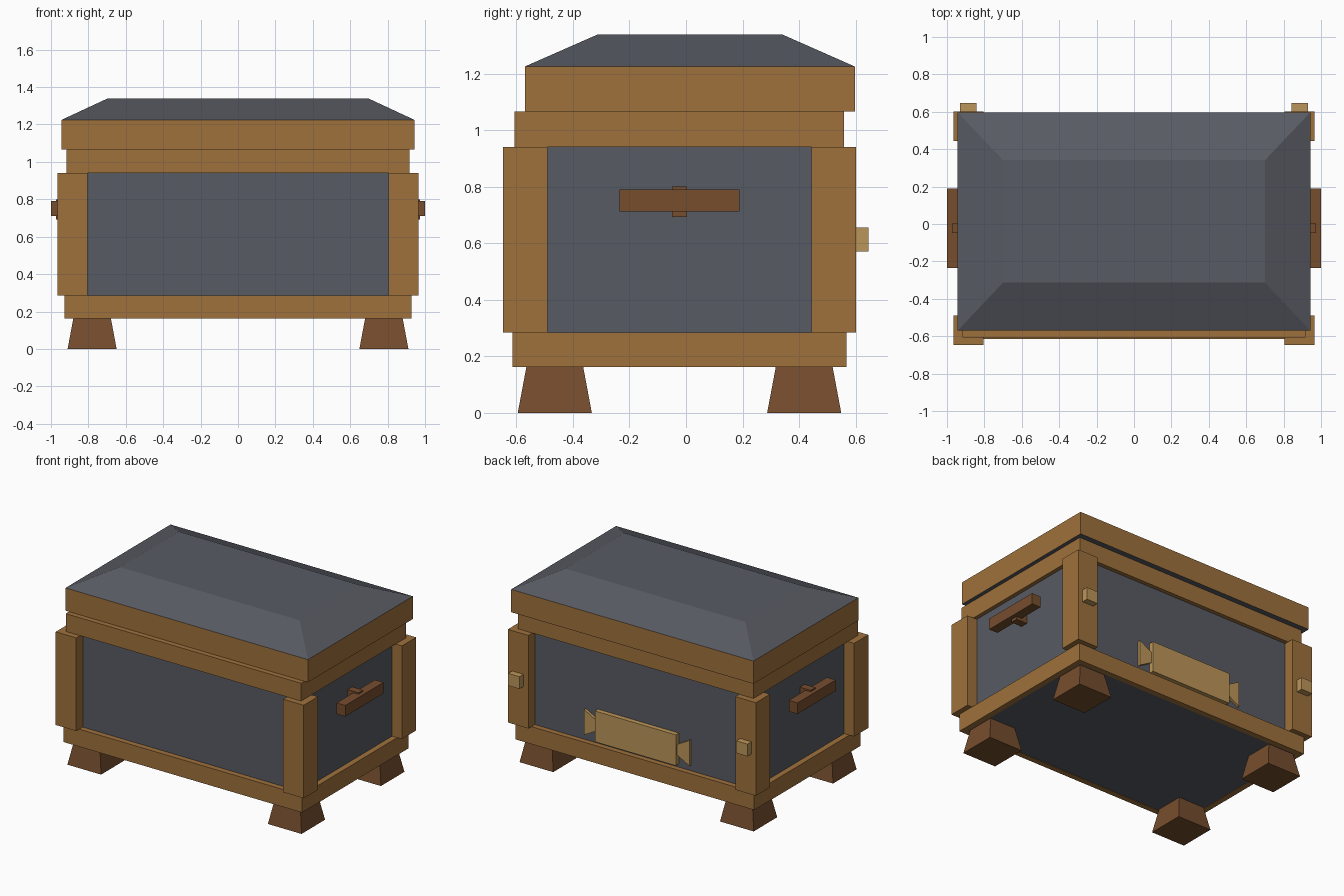
import bpy, bmesh

if "Cube" in bpy.data.objects:
    bpy.data.objects.remove(bpy.data.objects["Cube"])

def material(name, rgb):
    m = bpy.data.materials.new(name)
    m.diffuse_color = (*rgb, 1)
    m.use_nodes = True
    m.node_tree.nodes["Principled BSDF"].inputs["Base Color"].default_value = m.diffuse_color
    return m

WOOD = material("oak wood", (0.345, 0.165, 0.045))
DARK = material("dark brown wood", (0.18, 0.075, 0.027))
GREY = material("slate grey", (0.097, 0.104, 0.124))
TAN = material("pale tan", (0.50, 0.30, 0.10))
CY = -0.023  # centre of the chest body in y

def finish(name, bm, *mats):
    bmesh.ops.recalc_face_normals(bm, faces=bm.faces)
    me = bpy.data.meshes.new(name)
    bm.to_mesh(me)
    bm.free()
    for m in mats:
        me.materials.append(m)
    ob = bpy.data.objects.new(name, me)
    bpy.context.collection.objects.link(ob)
    return ob

def loft(name, loops, *mats):
    """Solid between two matching outlines."""
    bm = bmesh.new()
    a, b = [[bm.verts.new(p) for p in loop] for loop in loops]
    n = len(a)
    bm.faces.new(a)
    bm.faces.new(b)
    for i in range(n):
        j = (i + 1) % n
        bm.faces.new((a[i], a[j], b[j], b[i]))
    return finish(name, bm, *mats)

def rect(x0, x1, y0, y1, z):
    return [(x0, y0, z), (x1, y0, z), (x1, y1, z), (x0, y1, z)]

def box(name, x, y, z, *mats):
    return loft(name, [rect(*x, *y, z[0]), rect(*x, *y, z[1])], *mats)

def centred(c, half):
    return (c - half, c + half)

def frame(name, hx, y0, y1, z, t):
    """Four boards running round the body."""
    box("front_" + name, (-hx, hx), (y0, y0 + t), z, WOOD)
    box("back_" + name, (-hx, hx), (y1 - t, y1), z, WOOD)
    box("left_" + name, (-hx, -hx + t), (y0 + t, y1 - t), z, WOOD)
    box("right_" + name, (hx - t, hx), (y0 + t, y1 - t), z, WOOD)

# Grey body, with base and rim boards around it
box("body", (-0.888, 0.888), centred(CY, 0.552), (0.165, 1.06), GREY)
frame("base_board", 0.928, -0.614, 0.567, (0.162, 0.285), 0.04)
frame("rim_board", 0.916, -0.606, 0.558, (0.94, 1.065), 0.04)

# Corner posts, tapered feet
for sx, side in ((-1, "left"), (1, "right")):
    for sy, end in ((-1, "front"), (1, "back")):
        box(f"{end}_{side}_post", centred(sx * 0.885, 0.08),
            centred(CY + sy * 0.546, 0.079), (0.285, 0.94), WOOD)
        fx, fy = sx * 0.78, CY + sy * 0.441
        loft(f"{end}_{side}_foot",
             [rect(*centred(fx, h), *centred(fy, h), z)
              for h, z in ((0.131, 0), (0.1, 0.165))], DARK)
    # Side handles and back pegs
    box(f"{side}_handle_bar", centred(sx * 0.966, 0.034), centred(CY, 0.212),
        (0.712, 0.79), DARK)
    box(f"{side}_handle_mount", centred(sx * 0.926, 0.046), centred(CY, 0.026),
        (0.692, 0.80), DARK)
    box(f"{side}_back_peg", centred(sx * 0.887, 0.044), (0.60, 0.646),
        (0.57, 0.656), TAN)
    # Flared ear of the back plaque
    ear = [(0.31, 0.38), (0.41, 0.325), (0.41, 0.505), (0.31, 0.45)]
    loft(f"{side}_plaque_ear",
         [[(sx * x, y, z) for x, z in ear] for y in (0.52, 0.548)], TAN)

# Back plaque
box("back_plaque", (-0.315, 0.315), (0.52, 0.563), (0.308, 0.525), TAN)

# Lid: wooden sides with a grey underside, hipped grey roof
lid = box("lid", (-0.943, 0.943), (-0.57, 0.597), (1.065, 1.225), WOOD, GREY)
for f in lid.data.polygons:
    f.material_index = int(f.normal.z < -0.5)
loft("lid_roof", [rect(-0.943, 0.943, -0.57, 0.597, 1.225),
                  rect(-0.70, 0.70, -0.313, 0.341, 1.338)], GREY)
